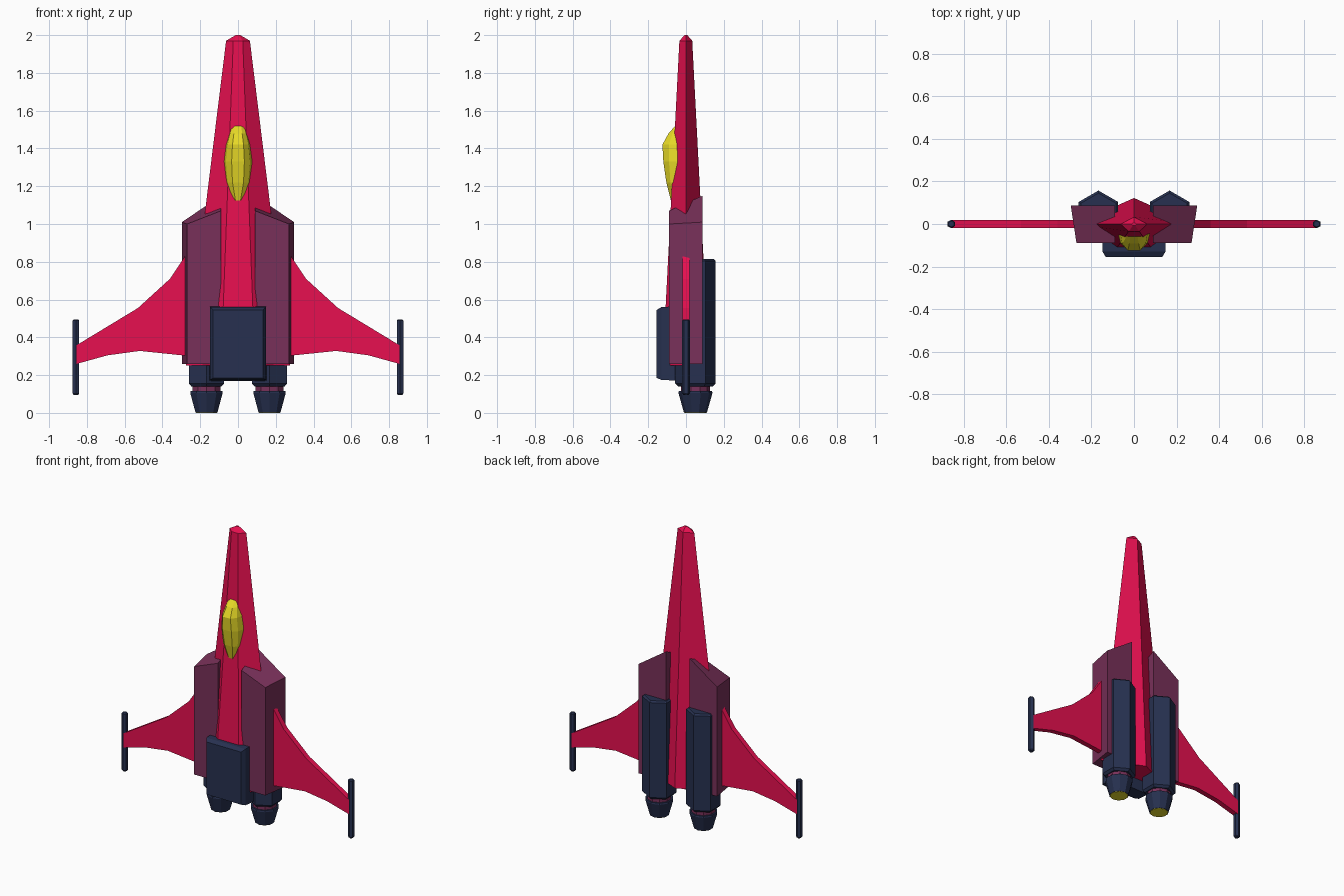
import bpy, bmesh
from math import sin, cos, pi

if "Cube" in bpy.data.objects:
    bpy.data.objects.remove(bpy.data.objects["Cube"])


def material(name, rgb):
    m = bpy.data.materials.new(name)
    m.diffuse_color = (*rgb, 1)
    m.use_nodes = True
    m.node_tree.nodes["Principled BSDF"].inputs["Base Color"].default_value = m.diffuse_color
    return m


RED = material("red", (0.8, 0.005, 0.08))
PURPLE = material("purple", (0.19, 0.03, 0.1))
NAVY = material("navy", (0.02, 0.03, 0.08))
YELLOW = material("yellow", (0.8, 0.7, 0.02))


def loft(name, rings, mat, mirror=False):
    """Skin equal-length rings of points and cap both ends."""
    bm = bmesh.new()
    rows = [[bm.verts.new(p) for p in ring] for ring in rings]
    n = len(rows[0])
    for a, b in zip(rows, rows[1:]):
        for i in range(n):
            j = (i + 1) % n
            bm.faces.new((a[i], a[j], b[j], b[i]))
    bm.faces.new(rows[0])
    bm.faces.new(rows[-1])
    bmesh.ops.remove_doubles(bm, verts=bm.verts, dist=1e-5)
    bmesh.ops.recalc_face_normals(bm, faces=bm.faces)
    me = bpy.data.meshes.new(name)
    bm.to_mesh(me)
    bm.free()
    me.materials.append(mat)
    ob = bpy.data.objects.new(name, me)
    bpy.context.collection.objects.link(ob)
    if mirror:
        ob.modifiers.new("mirror", 'MIRROR').use_mirror_merge = False
    return ob


def ring(cx, cy, z, r, n, start=pi / 2):
    return [(cx + r * cos(start + 2 * pi * i / n),
             cy + r * sin(start + 2 * pi * i / n), z) for i in range(n)]


def rect(x, z0, z1, y):
    return [(-x, y, z0), (x, y, z0), (x, y, z1), (-x, y, z1)]


# Tapered fuselage: side ridges, flat front, ridged back
def hull(w, flat, front, back, z):
    return [(w, 0, z), (0, back, z), (-w, 0, z), (-flat, front, z), (flat, front, z)]


loft("fuselage", [hull(0.275, 0.09, -0.124, 0.122, 0.25),
                  hull(0.063, 0.025, -0.035, 0.033, 1.97),
                  hull(0.012, 0.005, -0.007, 0.007, 2.0)], RED)

# Side hull blocks with sloping tops
foot = [(0.09, -0.09), (0.27, -0.09), (0.297, 0.088), (0.09, 0.088)]
tops = [1.07, 1.0, 1.01, 1.15]
loft("side_block", [[(x, y, 0.26) for x, y in foot],
                    [(x, y, z) for (x, y), z in zip(foot, tops)]], PURPLE, True)

# Front equipment box with chamfered face
loft("front_box", [rect(0.15, 0.17, 0.565, -0.04),
                   rect(0.148, 0.175, 0.56, -0.13),
                   rect(0.132, 0.185, 0.545, -0.155)], NAVY)

# Cockpit canopy: (z, half width, base y, crown y)
sections = [(1.125, 0.03, -0.06, -0.08), (1.22, 0.065, -0.05, -0.104),
            (1.33, 0.075, -0.045, -0.12), (1.42, 0.065, -0.04, -0.125),
            (1.48, 0.048, -0.04, -0.092), (1.52, 0.037, -0.04, -0.057)]
loft("canopy", [[(-w, b, z), (-w * 0.85, b + (f - b) * 0.6, z), (-w * 0.45, f, z),
                 (w * 0.45, f, z), (w * 0.85, b + (f - b) * 0.6, z), (w, b, z)]
                for z, w, b, f in sections], YELLOW)

# Swept wings and wing tip rods
outline = [(0.25, 0.87), (0.28, 0.83), (0.36, 0.71), (0.53, 0.555), (0.86, 0.355),
           (0.86, 0.258), (0.69, 0.305), (0.52, 0.328), (0.25, 0.30)]
loft("wing", [[(x, y, z) for x, z in outline] for y in (-0.018, 0.018)], RED, True)
loft("wing_tip_rod", [ring(0.858, 0, z, r, 6) for z, r in
                      ((0.095, 0.014), (0.102, 0.02), (0.488, 0.02), (0.495, 0.014))],
     NAVY, True)

# Twin engines: hexagonal pod, collar, nozzle and glowing exhaust
EX, EY = 0.167, 0.05
loft("engine_pod", [ring(EX, EY, z, r, 6) for z, r in
                    ((0.14, 0.092), (0.155, 0.107), (0.805, 0.107), (0.815, 0.095))],
     NAVY, True)
loft("engine_collar", [ring(EX, EY, z, 0.077, 10) for z in (0.1, 0.15)], PURPLE, True)
loft("engine_nozzle", [ring(EX, EY, z, r, 10) for z, r in
                       ((0.002, 0.061), (0.105, 0.09), (0.115, 0.088))], NAVY, True)
loft("engine_exhaust", [ring(EX, EY, z, 0.058, 10) for z in (0, 0.01)], YELLOW, True)
